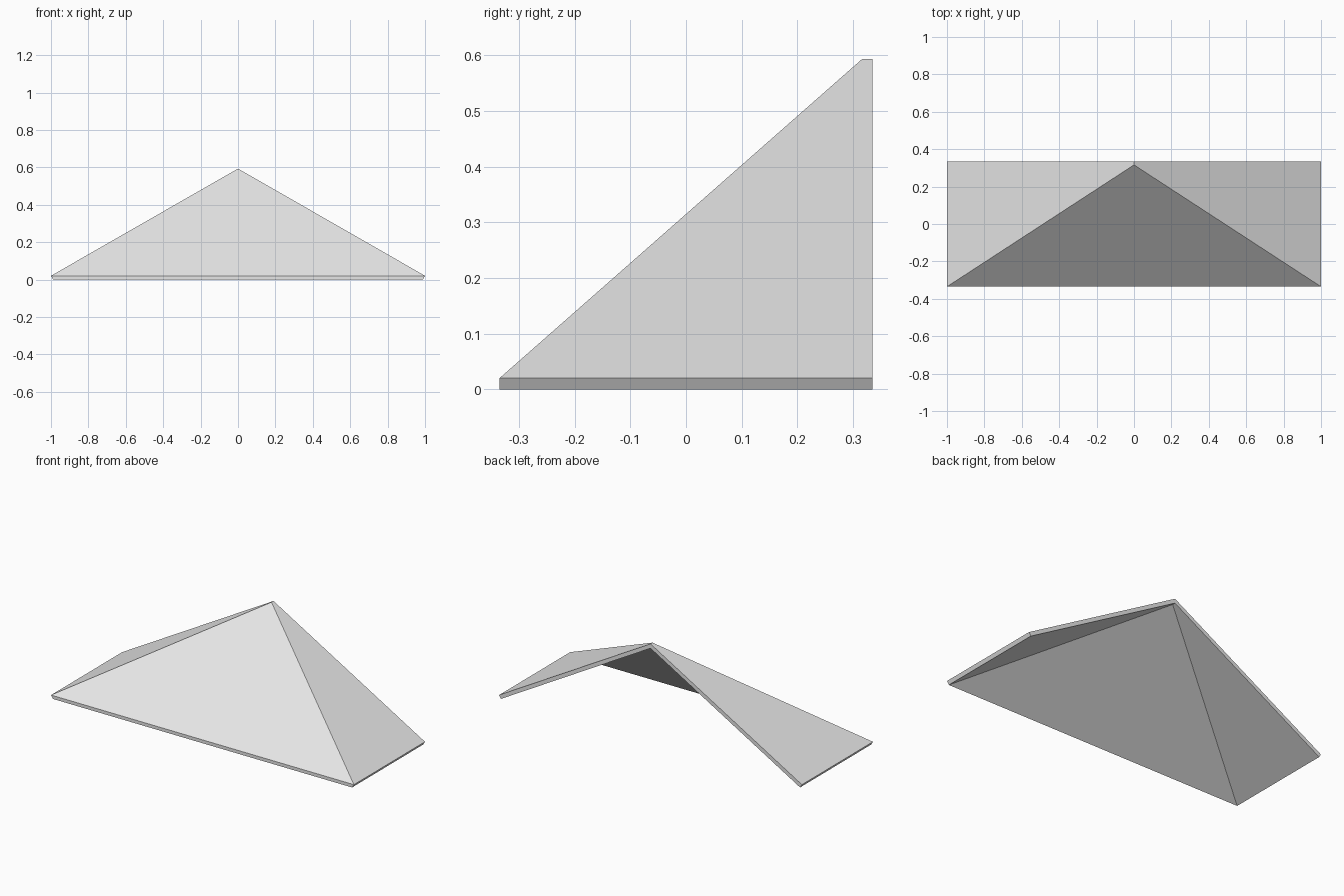
import bpy
import bmesh

default = bpy.data.objects.get("Cube")
if default:
    bpy.data.objects.remove(default, do_unlink=True)

HALF_W, HALF_D = 1.0, 0.335
EAVE_Z, RIDGE_Z, HIP_Y = 0.02, 0.593, 0.316
INSET, DROP = 0.012, 0.0265    # underside offset at the eaves and at the ridge

# Roof colour
grey = bpy.data.materials.new("light_grey")
grey.use_nodes = True
colour = (0.8, 0.8, 0.8, 1.0)
grey.diffuse_color = colour
grey.node_tree.nodes["Principled BSDF"].inputs["Base Color"].default_value = colour

bm = bmesh.new()


def roof_skin(w, eave, ridge):
    """Corners of one roof skin: front left, back left, back right, front right, peak, back peak."""
    points = [(w, -HALF_D, eave), (w, HALF_D, eave), (-w, HALF_D, eave),
              (-w, -HALF_D, eave), (0, HIP_Y, ridge), (0, HALF_D, ridge)]
    return [bm.verts.new(p) for p in points]


outer = roof_skin(HALF_W, EAVE_Z, RIDGE_Z)
inner = roof_skin(HALF_W - INSET, 0, RIDGE_Z - DROP)

# Front hip and two side slopes, on the top and on the underside
for skin in (outer, inner):
    fl, bl, br, fr, peak, back = skin
    for face in ((fr, fl, peak), (fl, bl, back, peak), (br, fr, peak, back)):
        bm.faces.new(face)

# Thin edge all around: eaves and open back gable
rim = (0, 1, 5, 2, 3)
for i, a in enumerate(rim):
    b = rim[(i + 1) % len(rim)]
    bm.faces.new((outer[a], outer[b], inner[b], inner[a]))

bmesh.ops.recalc_face_normals(bm, faces=bm.faces)
mesh = bpy.data.meshes.new("hip_roof")
bm.to_mesh(mesh)
bm.free()
mesh.materials.append(grey)
roof = bpy.data.objects.new("hip_roof", mesh)
bpy.context.collection.objects.link(roof)
